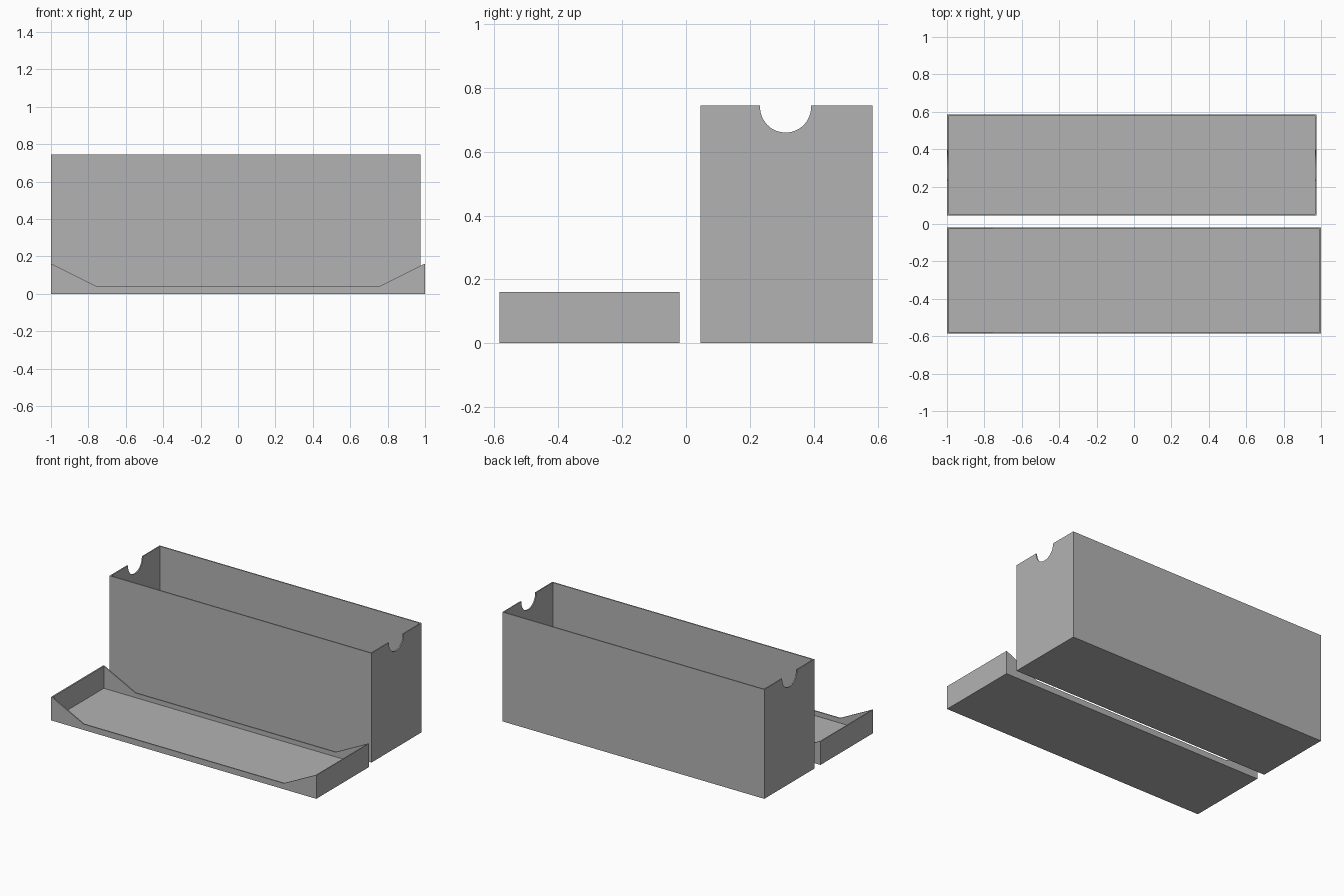
import bpy, bmesh, math
from mathutils import Vector

if "Cube" in bpy.data.objects:
    bpy.data.objects.remove(bpy.data.objects["Cube"], do_unlink=True)

WALL = 0.008

grey = bpy.data.materials.new("plain grey")
grey.use_nodes = True
colour = (0.45, 0.45, 0.45, 1)
grey.diffuse_color = colour
grey.node_tree.nodes["Principled BSDF"].inputs["Base Color"].default_value = colour


def prism(name, points, sweep):
    """Extrude a closed outline of 3D points along a vector."""
    bm = bmesh.new()
    face = bm.faces.new([bm.verts.new(p) for p in points])
    ext = bmesh.ops.extrude_face_region(bm, geom=[face])
    verts = [g for g in ext["geom"] if isinstance(g, bmesh.types.BMVert)]
    bmesh.ops.translate(bm, verts=verts, vec=Vector(sweep))
    bmesh.ops.recalc_face_normals(bm, faces=bm.faces)
    mesh = bpy.data.meshes.new(name)
    bm.to_mesh(mesh)
    bm.free()
    mesh.materials.append(grey)
    obj = bpy.data.objects.new(name, mesh)
    bpy.context.collection.objects.link(obj)
    return obj


def block(name, x0, x1, y0, y1, z0, z1):
    return prism(name, [(x0, y0, z0), (x1, y0, z0), (x1, y1, z0), (x0, y1, z0)],
                 (0, 0, z1 - z0))


def cut(target, cutter):
    """Subtract the cutter, then discard it."""
    mod = target.modifiers.new("cut", "BOOLEAN")
    mod.operation = "DIFFERENCE"
    mod.solver = "EXACT"
    mod.object = cutter
    bpy.context.view_layer.objects.active = target
    bpy.ops.object.modifier_apply(modifier=mod.name)
    bpy.data.objects.remove(cutter, do_unlink=True)


def open_tray(name, x0, x1, y0, y1, height):
    """Thin-walled box with a floor and an open top."""
    tray = block(name, x0, x1, y0, y1, 0, height)
    cut(tray, block("hollow", x0 + WALL, x1 - WALL, y0 + WALL, y1 - WALL,
                    WALL, height + 0.1))
    return tray


# Tall box with a round finger notch in each end wall
box = open_tray("box", -1, 0.975, 0.045, 0.585, 0.745)
notch_y, notch_z, radius, steps = 0.312, 0.74, 0.08, 32
arc = [(-1.1, notch_y + radius * math.cos(a), notch_z + radius * math.sin(a))
       for a in (math.pi * (1 + i / steps) for i in range(steps + 1))]
outline = arc + [(-1.1, notch_y + radius, 0.9), (-1.1, notch_y - radius, 0.9)]
cut(box, prism("notch", outline, (2.2, 0, 0)))

# Shallow lid whose long walls dip between the tall ends
lid = open_tray("lid", -1, 1, -0.585, -0.02, 0.16)
dip = [(-0.755, -0.7, 0.04), (0.755, -0.7, 0.04),
       (1.115, -0.7, 0.22), (-1.115, -0.7, 0.22)]
cut(lid, prism("dip", dip, (0, 0.71, 0)))
